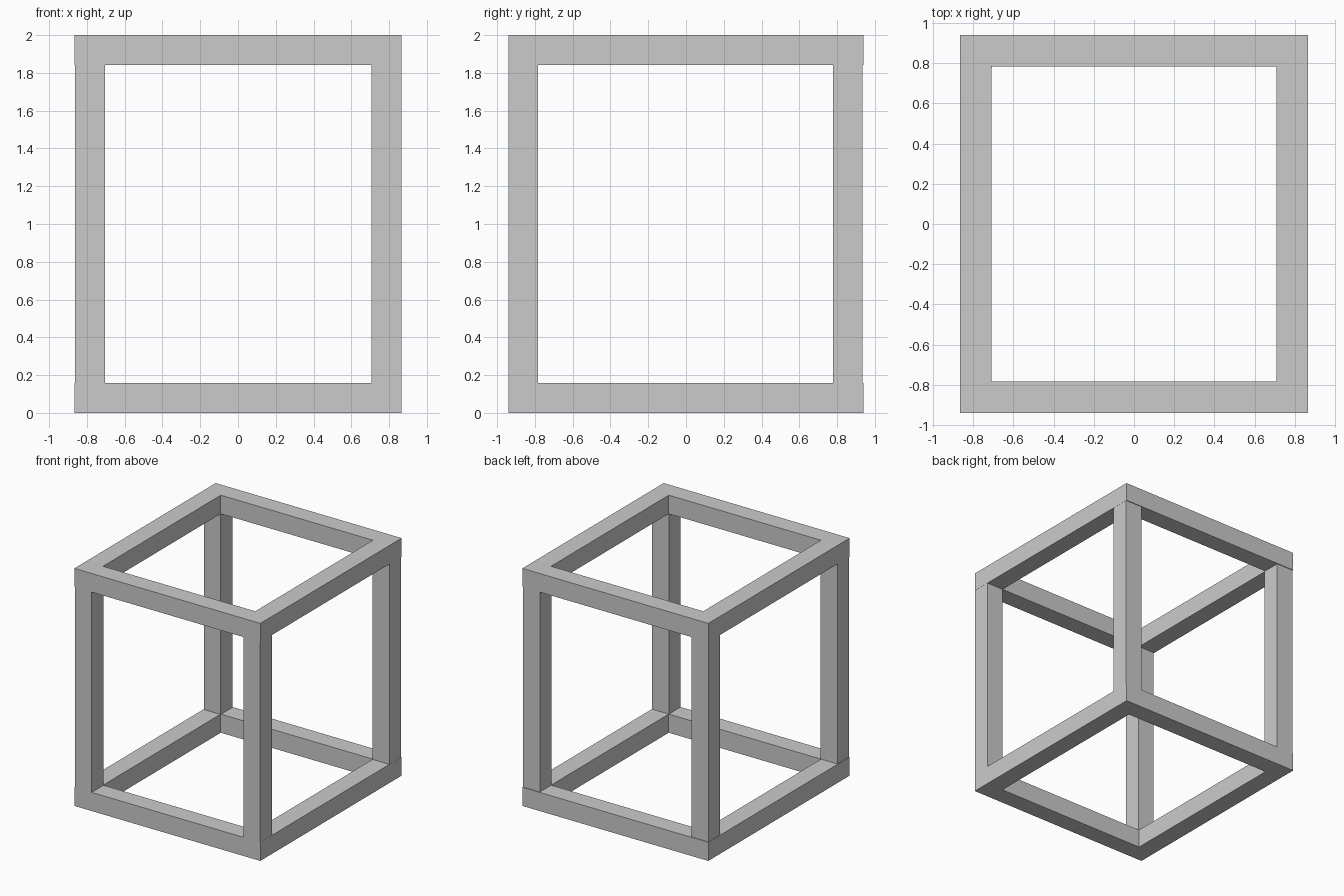
import bpy

if "Cube" in bpy.data.objects:
    bpy.data.objects.remove(bpy.data.objects["Cube"])

X, Y, H = 0.866, 0.94, 2.0   # half width, half depth, height
T = 0.157                    # bar thickness


def bar(name, lo, hi):
    bpy.ops.mesh.primitive_cube_add(size=1, location=[(a + b) / 2 for a, b in zip(lo, hi)])
    ob = bpy.context.object
    ob.name = name
    ob.scale = [b - a for a, b in zip(lo, hi)]
    bpy.ops.object.transform_apply(location=False, rotation=False, scale=True)


# Bottom and top rectangles: long front/back rails with side rails between them
for level, z in (("bottom", 0), ("top", H - T)):
    for side, y in (("front", -Y), ("back", Y - T)):
        bar(f"{level}_{side}_rail", (-X, y, z), (X, y + T, z + T))
    for side, x in (("left", -X), ("right", X - T)):
        bar(f"{level}_{side}_rail", (x, -Y + T, z), (x + T, Y - T, z + T))

# Corner posts between the rectangles, set in slightly at the left and back
for xs, x in (("left", -X + 0.004), ("right", X - T - 0.001)):
    for ys, y in (("front", -Y), ("back", Y - T - 0.006)):
        bar(f"{ys}_{xs}_post", (x, y, T), (x + T, y + T, H - T))
